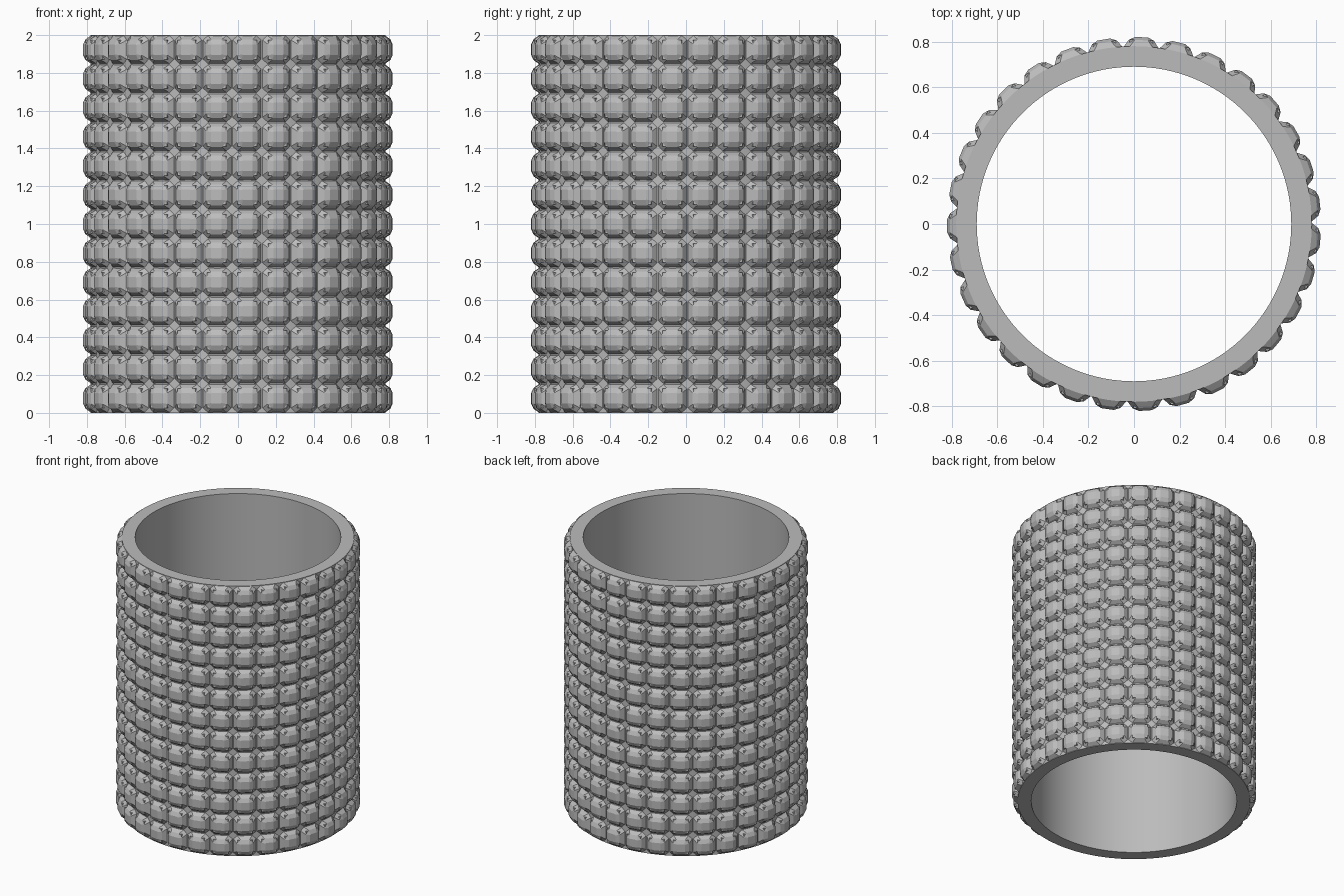
import bpy, bmesh, math

cube = bpy.data.objects.get("Cube")
if cube:
    bpy.data.objects.remove(cube, do_unlink=True)

ROWS, COLUMNS = 13, 31
HEIGHT, OUTER, INNER = 2.0, 0.78, 0.69
SEGMENTS = 128

grey = bpy.data.materials.new("plain_grey")
grey.use_nodes = True
colour = (0.5, 0.5, 0.5, 1)
grey.diffuse_color = colour
grey.node_tree.nodes["Principled BSDF"].inputs["Base Color"].default_value = colour


def finish(name, bm):
    bmesh.ops.recalc_face_normals(bm, faces=bm.faces)
    mesh = bpy.data.meshes.new(name)
    bm.to_mesh(mesh)
    bm.free()
    obj = bpy.data.objects.new(name, mesh)
    mesh.materials.append(grey)
    bpy.context.collection.objects.link(obj)
    return obj


def octagon(half, cut):
    """Square outline with its four corners cut off."""
    a, b = half, half - cut
    return [(a, -b), (a, b), (b, a), (-b, a), (-a, b), (-a, -b), (-b, -a), (b, -a)]


def square(half):
    return [(half, -half), (half, half), (-half, half), (-half, -half)]


def loft(bm, layers, place):
    """Join (outline, radius) layers and cap both ends."""
    rings = [[bm.verts.new(place(u, v, r)) for u, v in outline] for outline, r in layers]
    for low, high in zip(rings, rings[1:]):
        n = len(low)
        for i in range(n):
            j = (i + 1) % n
            bm.faces.new((low[i], low[j], high[j], high[i]))
    bm.faces.new(rings[0][::-1])
    bm.faces.new(rings[-1])


# Hollow tube: a rectangular section turned around the axis
bm = bmesh.new()
section = [(INNER, 0), (OUTER, 0), (OUTER, HEIGHT), (INNER, HEIGHT)]
rings = []
for s in range(SEGMENTS):
    t = math.tau * s / SEGMENTS
    rings.append([bm.verts.new((r * math.cos(t), r * math.sin(t), z)) for r, z in section])
for s in range(SEGMENTS):
    here, after = rings[s], rings[(s + 1) % SEGMENTS]
    for i in range(4):
        j = (i + 1) % 4
        bm.faces.new((here[i], after[i], after[j], here[j]))
tube = finish("tube_wall", bm)
bpy.ops.object.select_all(action="DESELECT")
tube.select_set(True)
bpy.context.view_layer.objects.active = tube
bpy.ops.object.shade_smooth_by_angle(angle=math.radians(30))

# Faceted studs with small flat corner lugs, in rows around the tube
stud = [(octagon(0.0765, 0.025), 0.755), (octagon(0.0765, 0.025), 0.775),
        (octagon(0.055, 0.025), 0.807), (octagon(0.028, 0.003), 0.82)]
lugs = [(square(0.051), 0.755), (square(0.051), 0.808)]
bm = bmesh.new()
for row in range(ROWS):
    z = HEIGHT * (row + 0.5) / ROWS
    for column in range(COLUMNS):
        t = math.pi + math.radians(0.6) + math.tau * column / COLUMNS
        c, s = math.cos(t), math.sin(t)

        def place(u, v, r):
            return (r * c - u * s, r * s + u * c, z + v)

        loft(bm, stud, place)
        loft(bm, lugs, place)
finish("surface_studs", bm)
